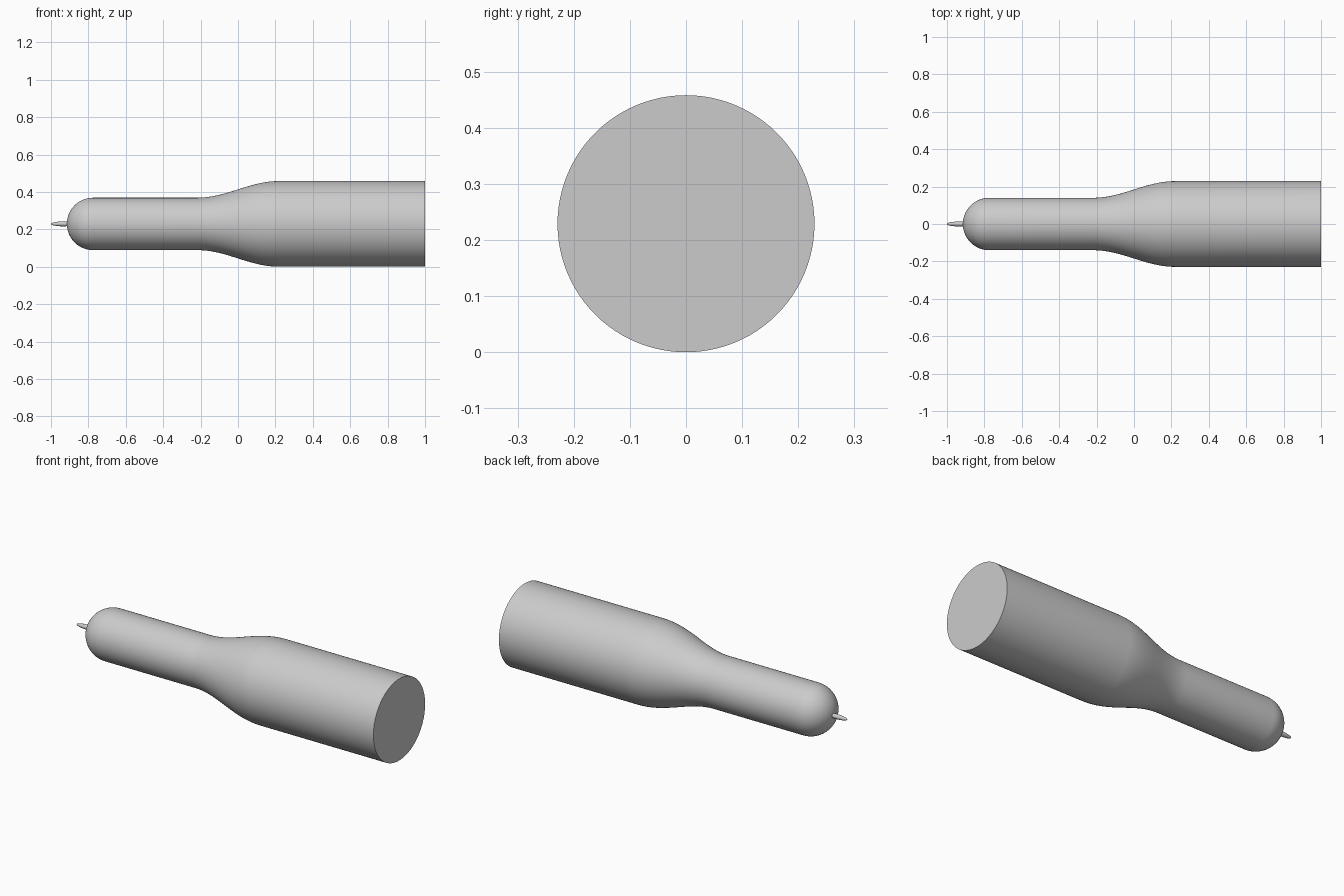
import bpy
import bmesh
from math import sin, cos, pi
from mathutils import Matrix, Vector

cube = bpy.data.objects.get("Cube")
if cube:
    bpy.data.objects.remove(cube)

WIDE, NARROW = 0.229, 0.14
AXIS_Z = WIDE

grey = bpy.data.materials.new("plain_grey")
grey.use_nodes = True
colour = (0.6, 0.6, 0.6, 1)
grey.diffuse_color = colour
grey.node_tree.nodes["Principled BSDF"].inputs["Base Color"].default_value = colour


def lathe(name, profile, sides):
    """Spin (x, radius) points around the long axis; radius 0 closes to a point."""
    bm = bmesh.new()
    verts = [bm.verts.new((x, 0, r)) for x, r in profile]
    edges = [bm.edges.new(pair) for pair in zip(verts, verts[1:])]
    bmesh.ops.spin(bm, geom=verts + edges, cent=(0, 0, 0), axis=(1, 0, 0),
                   angle=2 * pi, steps=sides, use_duplicate=False)
    bmesh.ops.remove_doubles(bm, verts=bm.verts, dist=0.00001)
    # Close an open end with a flat cap
    rim = [e for e in bm.edges if e.is_boundary]
    if rim:
        bmesh.ops.contextual_create(bm, geom=rim)
    bmesh.ops.recalc_face_normals(bm, faces=bm.faces)
    bmesh.ops.transform(bm, matrix=Matrix.Translation(Vector((0, 0, AXIS_Z))),
                        verts=bm.verts)
    mesh = bpy.data.meshes.new(name)
    bm.to_mesh(mesh)
    bm.free()
    mesh.materials.append(grey)
    obj = bpy.data.objects.new(name, mesh)
    bpy.context.collection.objects.link(obj)
    bpy.ops.object.select_all(action="DESELECT")
    obj.select_set(True)
    bpy.context.view_layer.objects.active = obj
    bpy.ops.object.shade_smooth_by_angle(angle=pi / 5)
    return obj


# Body: round nose, narrow neck, flared shoulder, wide barrel with a flat end
NOSE_X = -0.775
nose = [(NOSE_X - NARROW * cos(a), NARROW * sin(a))
        for a in (pi / 2 * i / 16 for i in range(17))]
nose[0] = (nose[0][0], 0)
shoulder = [(-0.22 + 0.44 * t, NARROW + (WIDE - NARROW) * (1 - cos(pi * t)) / 2)
            for t in (i / 24 for i in range(25))]
lathe("body", nose + shoulder + [(1, WIDE)], 96)

# Tip: slim rounded pin set into the nose
pin = [(-0.935 - 0.065 * cos(a), 0.013 * sin(a))
       for a in (pi * i / 16 for i in range(17))]
pin[0], pin[-1] = (pin[0][0], 0), (pin[-1][0], 0)
lathe("tip_pin", pin, 24)
